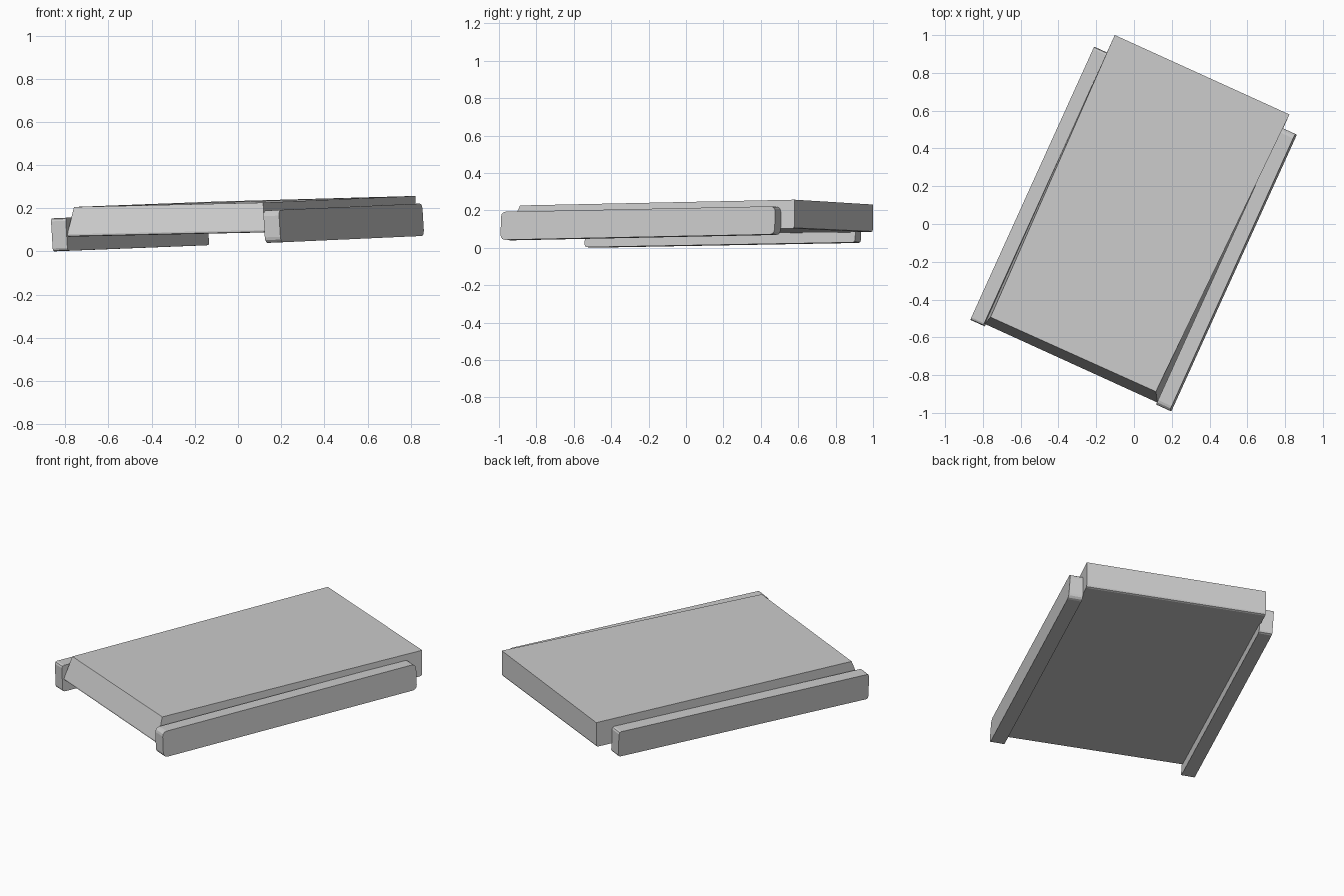
import bpy, bmesh
from math import radians, cos, sin

if "Cube" in bpy.data.objects:
    bpy.data.objects.remove(bpy.data.objects["Cube"])

YAW = radians(24.4)          # the platform's long axis leans from +y towards +x


def to_world(u, v, z):
    """u runs across the platform, v along it."""
    return (u * cos(YAW) + v * sin(YAW), -u * sin(YAW) + v * cos(YAW), z)


def block(name, corners, edge_test, width, segments):
    """Six-sided block: bottom ring then top ring, with chosen edges bevelled."""
    bm = bmesh.new()
    vs = [bm.verts.new(to_world(*c)) for c in corners]
    bm.faces.new(vs[3::-1])
    bm.faces.new(vs[4:])
    for i in range(4):
        j = (i + 1) % 4
        bm.faces.new((vs[i], vs[j], vs[j + 4], vs[i + 4]))
    pairs = [(a, b) for a in range(8) for b in range(a) if edge_test(a, b)]
    edges = [e for e in (bm.edges.get((vs[a], vs[b])) for a, b in pairs) if e]
    bmesh.ops.bevel(bm, geom=edges, offset=width, segments=segments,
                    profile=0.5, affect='EDGES')
    bmesh.ops.recalc_face_normals(bm, faces=bm.faces)
    me = bpy.data.meshes.new(name)
    bm.to_mesh(me)
    bm.free()
    ob = bpy.data.objects.new(name, me)
    bpy.context.collection.objects.link(ob)
    return ob


def rail(name, u0, u1, v0, v1, z_front, z_back, height, width, segments):
    """Side rail, leaning slightly to the left, with rounded end corners."""
    lean, roll = 0.01, 0.003
    ring = [(u0, v0, z_front), (u1, v0, z_front + roll),
            (u1, v1, z_back + roll), (u0, v1, z_back)]
    top = [(u - lean, v, z + height) for u, v, z in ring]
    cross = [{0, 1}, {2, 3}, {4, 5}, {6, 7}]
    block(name, ring + top, lambda a, b: {a, b} in cross, width, segments)


# Deck: tilted slab with a sloped front and sides that taper towards the front
block("deck",
      [(-0.503, -0.812, 0.068), (0.507, -0.814, 0.088),
       (0.510, 0.867, 0.103), (-0.505, 0.868, 0.084),
       (-0.488, -0.763, 0.206), (0.472, -0.760, 0.226),
       (0.510, 0.868, 0.257), (-0.506, 0.869, 0.231)],
      lambda a, b: {a, b} in [{0, 1}, {2, 3}], 0.012, 2)

# Side rails
rail("right_rail", 0.511, 0.590, -0.822, 0.787, 0.039, 0.069, 0.150, 0.026, 3)
rail("left_rail", -0.570, -0.495, -0.820, 0.768, 0.000, 0.026, 0.153, 0.014, 2)
